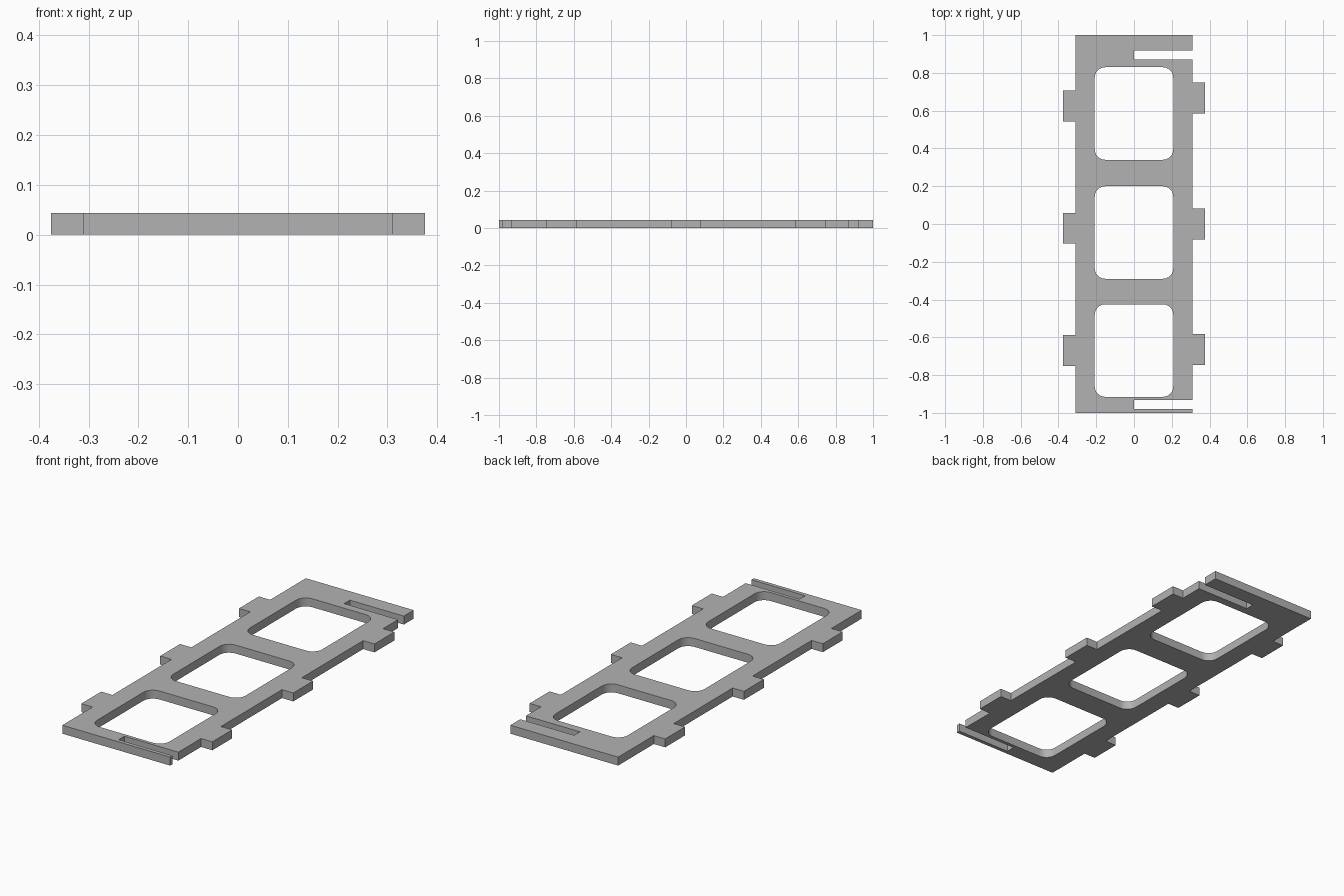
import bpy
import bmesh
from math import cos, sin, pi
from mathutils import Vector

cube = bpy.data.objects.get("Cube")
if cube:
    bpy.data.objects.remove(cube, do_unlink=True)

THICK = 0.044
HALF_W, TAB_X = 0.31, 0.375
TAB_LEN = 0.163
HOLE_HALF, HOLE_LEN, RADIUS = 0.208, 0.49, 0.055

grey = bpy.data.materials.new("light_grey")
grey.use_nodes = True
colour = (0.45, 0.45, 0.45, 1)
grey.diffuse_color = colour
grey.node_tree.nodes["Principled BSDF"].inputs["Base Color"].default_value = colour


def notch(x, depth_x, y0, y1):
    """Step out to depth_x and back along an edge, from y0 to y1."""
    return [(x, y0), (depth_x, y0), (depth_x, y1), (x, y1)]


def rounded_window(y_mid, segments=6):
    """Rectangle with rounded corners."""
    pts = []
    corners = [(1, 1), (-1, 1), (-1, -1), (1, -1)]
    for i, (sx, sy) in enumerate(corners):
        cx = sx * (HOLE_HALF - RADIUS)
        cy = y_mid + sy * (HOLE_LEN / 2 - RADIUS)
        for k in range(segments + 1):
            a = (i + k / segments) * pi / 2
            pts.append((cx + RADIUS * cos(a), cy + RADIUS * sin(a)))
    return pts


# Outer outline, counter-clockwise: right edge with slots and tabs, then left edge
outline = [(-HALF_W, -1), (HALF_W, -1)]
outline += notch(HALF_W, 0, -0.98, -0.933)
for y in (-0.665, 0, 0.667):
    outline += notch(HALF_W, TAB_X, y - TAB_LEN / 2, y + TAB_LEN / 2)
outline += notch(HALF_W, 0, 0.872, 0.919)
outline += [(HALF_W, 1), (-HALF_W, 1)]
for y in (0.625, -0.022, -0.67):
    outline += notch(-HALF_W, -TAB_X, y + TAB_LEN / 2, y - TAB_LEN / 2)

# Fill between the outline and the three windows, then extrude to thickness
bm = bmesh.new()
loops = [outline] + [rounded_window(y) for y in (0.585, -0.045, -0.67)]
edges = []
for loop in loops:
    verts = [bm.verts.new((x, y, 0)) for x, y in loop]
    edges += [bm.edges.new((v, verts[i - 1])) for i, v in enumerate(verts)]
bmesh.ops.triangle_fill(bm, edges=edges, use_beauty=True, normal=Vector((0, 0, 1)))
ext = bmesh.ops.extrude_face_region(bm, geom=bm.faces[:], use_keep_orig=True)
top = [g for g in ext["geom"] if isinstance(g, bmesh.types.BMVert)]
bmesh.ops.translate(bm, verts=top, vec=(0, 0, THICK))
bmesh.ops.recalc_face_normals(bm, faces=bm.faces[:])
bmesh.ops.dissolve_limit(bm, angle_limit=0.01, verts=bm.verts[:], edges=bm.edges[:])

mesh = bpy.data.meshes.new("frame_plate")
bm.to_mesh(mesh)
bm.free()
mesh.materials.append(grey)
plate = bpy.data.objects.new("frame_plate", mesh)
bpy.context.collection.objects.link(plate)

# Smooth window corners, sharp elsewhere
bpy.context.view_layer.objects.active = plate
plate.select_set(True)
bpy.ops.object.shade_smooth_by_angle(angle=pi / 6)
